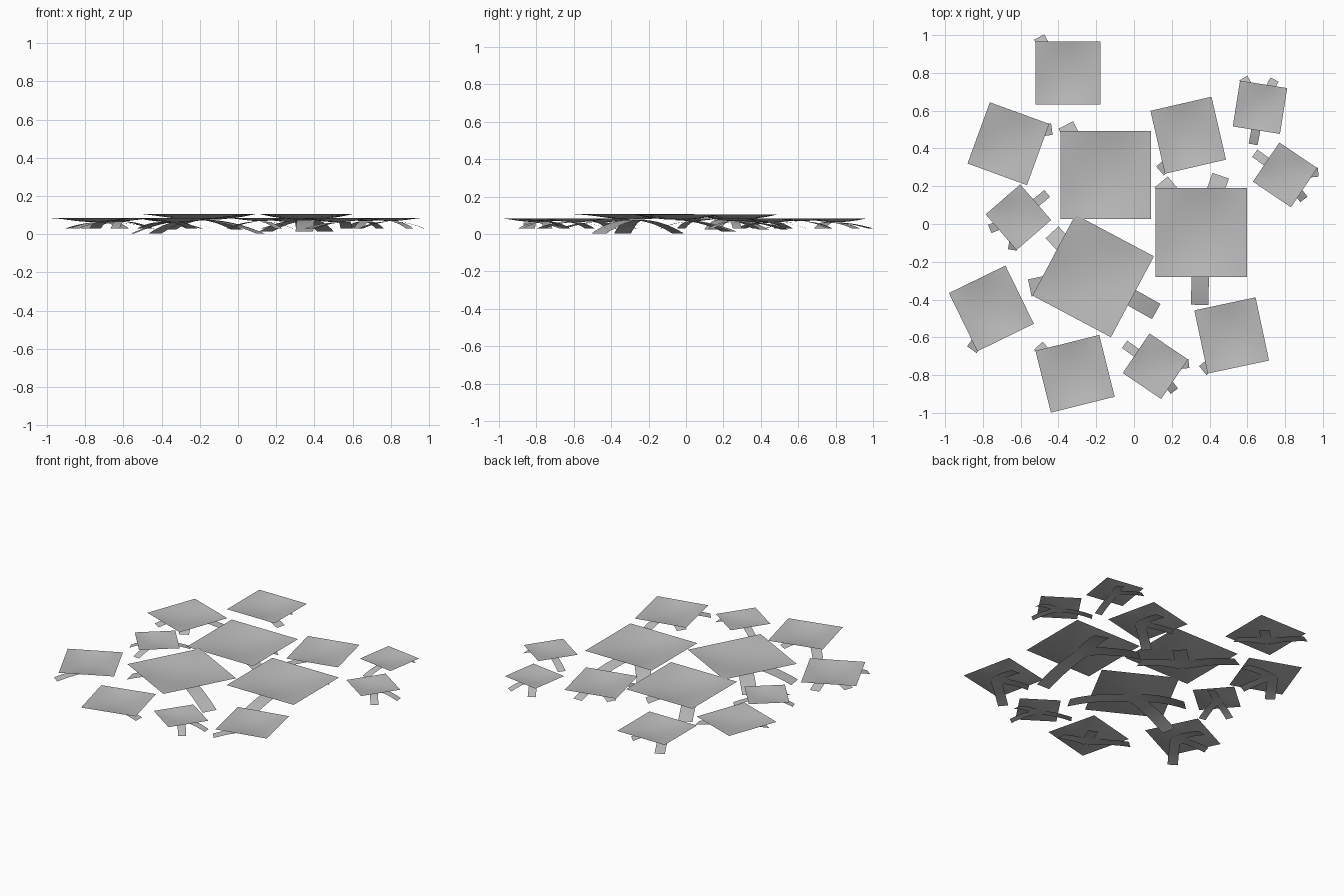
import bpy, bmesh
from math import radians
from mathutils import Vector

cube = bpy.data.objects.get("Cube")
if cube:
    bpy.data.objects.remove(cube, do_unlink=True)

grey = bpy.data.materials.new("plain_grey")
grey.use_nodes = True
grey.diffuse_color = (0.5, 0.5, 0.5, 1)
grey.node_tree.nodes["Principled BSDF"].inputs["Base Color"].default_value = (0.5, 0.5, 0.5, 1)

SAG = 0.06  # depth of the dished pad, relative to its size


def sag_at(x, y):
    """Height of a unit pad: level rim, shallow hollow in the middle."""
    return -SAG * max(0, 1 - 4 * x * x) * max(0, 1 - 4 * y * y)


def add_object(name, bm, location, angle):
    for face in bm.faces:
        face.smooth = True
    mesh = bpy.data.meshes.new(name)
    bm.to_mesh(mesh)
    bm.free()
    mesh.materials.append(grey)
    obj = bpy.data.objects.new(name, mesh)
    obj.location = location
    obj.rotation_euler.z = radians(angle)
    bpy.context.collection.objects.link(obj)


def add_pad(name, location, angle, size):
    """Square sheet, slightly dished."""
    bm = bmesh.new()
    bmesh.ops.create_grid(bm, x_segments=8, y_segments=8, size=0.5)
    for v in bm.verts:
        x, y = v.co.xy
        v.co = Vector((x, y * 0.97, sag_at(x, y))) * size
    add_object(name, bm, location, angle)


def add_legs(name, location, angle, size, hub, ends, width, drop, steps=8):
    """Curved strips that leave the hub under the pad and bend down."""
    bm = bmesh.new()
    top = sag_at(*hub) * size - 0.002
    for end in ends:
        start, tip = Vector(hub) * size, Vector(end) * size
        side = (tip - start).orthogonal().normalized() * width * size / 2
        rows = []
        for i in range(steps + 1):
            t = i / steps
            p = start.lerp(tip, t)
            z = top - (drop + top) * t ** 2
            rows.append([bm.verts.new((p.x + s * side.x, p.y + s * side.y, z)) for s in (1, -1)])
        for a, b in zip(rows, rows[1:]):
            bm.faces.new((a[0], a[1], b[1], b[0]))
    bmesh.ops.recalc_face_normals(bm, faces=bm.faces)
    add_object(name, bm, location, angle)


# Leg layouts for a pad of unit size: wide spread and tucked under
spread = dict(hub=(0.0, 0.02), ends=[(-0.02, -0.79), (0.21, 0.62), (-0.44, 0.55)], width=0.19)
tucked = dict(hub=(-0.1, -0.1), ends=[(-0.44, 0.55), (0.3, 0.32), (0.47, -0.25)], width=0.18)

# name, x, y, height, angle, size, leg layout, leg drop
pads = [
    ("large_back", -0.15, 0.26, 0.105, 0, 0.48, tucked, 0.08),
    ("large_right", 0.357, -0.045, 0.105, 0, 0.485, spread, 0.092),
    ("large_left", -0.216, -0.275, 0.106, 62, 0.485, spread, 0.102),
    ("medium_far_back", -0.35, 0.80, 0.084, 0, 0.345, tucked, 0.055),
    ("medium_back_left", -0.665, 0.425, 0.084, -110, 0.345, tucked, 0.055),
    ("medium_back_right", 0.287, 0.47, 0.084, 103, 0.342, tucked, 0.055),
    ("medium_left", -0.755, -0.447, 0.084, 116, 0.343, tucked, 0.055),
    ("medium_front_right", 0.517, -0.59, 0.084, 102, 0.342, tucked, 0.055),
    ("medium_front", -0.312, -0.793, 0.084, 14, 0.348, tucked, 0.055),
    ("small_left", -0.612, 0.036, 0.084, 131, 0.25, spread, 0.055),
    ("small_back", 0.667, 0.618, 0.084, -9, 0.253, spread, 0.055),
    ("small_right", 0.80, 0.26, 0.084, -124, 0.25, spread, 0.055),
    ("small_front", 0.113, -0.753, 0.084, -124, 0.253, spread, 0.055),
]
for name, x, y, z, angle, size, layout, drop in pads:
    add_pad(name + "_pad", (x, y, z), angle, size)
    add_legs(name + "_legs", (x, y, z), angle, size, drop=drop, **layout)
